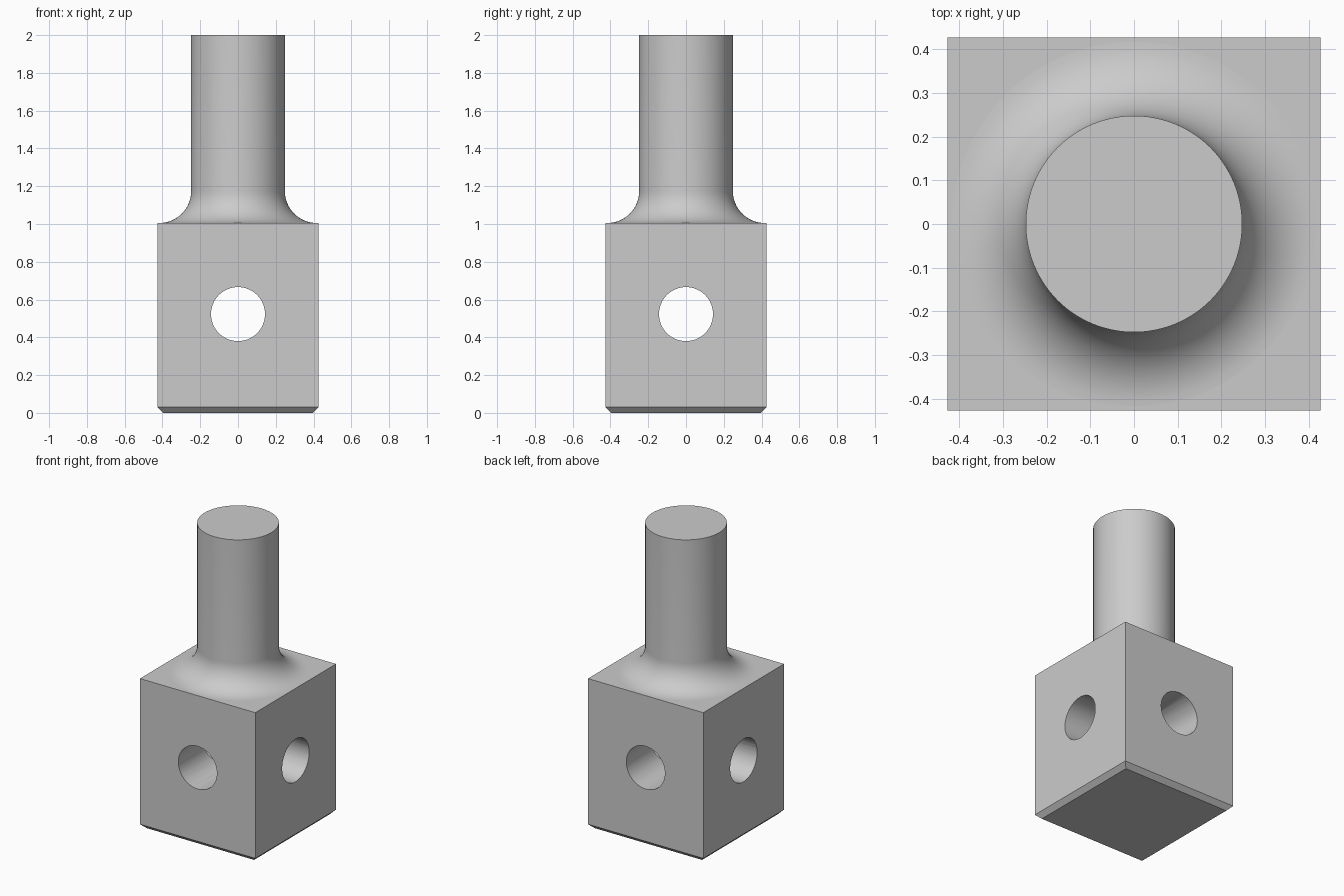
import bpy, bmesh, math
from mathutils import Matrix, Vector

cube = bpy.data.objects.get("Cube")
if cube:
    bpy.data.objects.remove(cube, do_unlink=True)

HALF, CHAMFER, TOP = 0.427, 0.03, 1.005      # block
SHAFT_R, FILLET, HEIGHT = 0.248, 0.17, 2.0   # shaft
HOLE_R, HOLE_Z = 0.143, 0.523                # cross holes
SEGS, STEPS = 96, 16

steel = bpy.data.materials.new("plain grey")
steel.use_nodes = True
grey = (0.6, 0.6, 0.6, 1)
steel.diffuse_color = grey
steel.node_tree.nodes["Principled BSDF"].inputs["Base Color"].default_value = grey


def make_object(name, bm):
    mesh = bpy.data.meshes.new(name)
    bm.to_mesh(mesh)
    bm.free()
    obj = bpy.data.objects.new(name, mesh)
    bpy.context.collection.objects.link(obj)
    mesh.materials.append(steel)
    return obj


def ring(bm, radius, z, sides, turn=0.0):
    """Closed loop of vertices around the z axis."""
    return [bm.verts.new((radius * math.cos(turn + math.tau * i / sides),
                          radius * math.sin(turn + math.tau * i / sides), z))
            for i in range(sides)]


def skin(bm, loops):
    """Join consecutive loops with quads."""
    for low, high in zip(loops, loops[1:]):
        n = len(low)
        for i in range(n):
            j = (i + 1) % n
            bm.faces.new((low[i], low[j], high[j], high[i]))


def loop_edges(bm, loop):
    return [bm.edges.get((v, loop[i - 1])) for i, v in enumerate(loop)]


bm = bmesh.new()
# Square block with a chamfered foot
diagonal = math.sqrt(2)
square = [ring(bm, r * diagonal, z, 4, math.pi / 4)
          for r, z in ((HALF - CHAMFER, 0), (HALF, CHAMFER), (HALF, TOP))]
skin(bm, square)
bm.faces.new(square[0][::-1])

# Round shaft flaring into the block through a concave fillet
shaft = []
for k in range(STEPS + 1):
    a = math.pi / 2 * k / STEPS
    shaft.append(ring(bm, SHAFT_R + FILLET * (1 - math.sin(a)),
                      TOP + FILLET * (1 - math.cos(a)), SEGS))
shaft.append(ring(bm, SHAFT_R, HEIGHT, SEGS))
skin(bm, shaft)
bm.faces.new(shaft[-1])

# Flat shoulder between the square and the fillet
foot = loop_edges(bm, shaft[0])
bmesh.ops.triangle_fill(bm, edges=loop_edges(bm, square[-1]) + foot,
                        use_beauty=True, normal=Vector((0, 0, 1)))
for edge in foot:
    edge.smooth = False
bmesh.ops.recalc_face_normals(bm, faces=bm.faces)
body = make_object("drilled_block_with_shaft", bm)

# Two crossing through holes
bpy.context.view_layer.objects.active = body
body.select_set(True)
for axis in "XY":
    bm = bmesh.new()
    bmesh.ops.create_cone(bm, cap_ends=True, segments=64, radius1=HOLE_R,
                          radius2=HOLE_R, depth=HALF * 3)
    turn = Matrix.Rotation(math.pi / 2, 4, "Y" if axis == "X" else "X")
    bm.transform(Matrix.Translation((0, 0, HOLE_Z)) @ turn)
    cutter = make_object("hole_cutter_" + axis.lower(), bm)
    cut = body.modifiers.new("hole", "BOOLEAN")
    cut.operation, cut.solver, cut.object = "DIFFERENCE", "EXACT", cutter
    bpy.ops.object.modifier_apply(modifier=cut.name)
    bpy.data.objects.remove(cutter, do_unlink=True)

bpy.ops.object.shade_smooth_by_angle(angle=math.radians(30))
